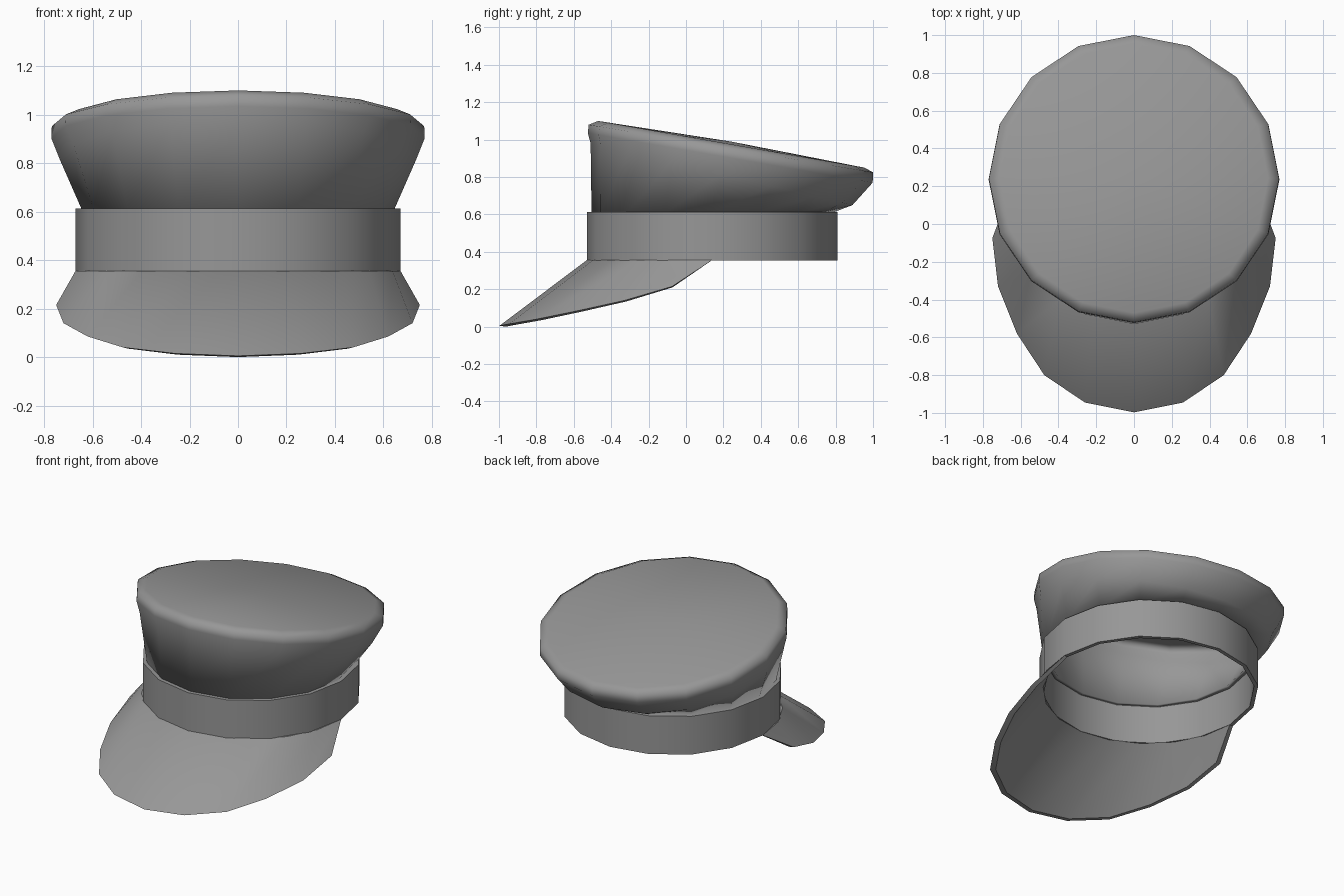
import bpy, bmesh, math
from math import sin, cos, pi

cube = bpy.data.objects.get("Cube")
if cube:
    bpy.data.objects.remove(cube, do_unlink=True)

SIDES = 16
THICK = 0.025

grey = bpy.data.materials.new("grey_cloth")
grey.use_nodes = True
grey.diffuse_color = (0.31, 0.31, 0.31, 1)
grey.node_tree.nodes["Principled BSDF"].inputs["Base Color"].default_value = grey.diffuse_color


def finish(name, bm, angle, flip=False):
    bmesh.ops.recalc_face_normals(bm, faces=bm.faces)
    if flip:
        bmesh.ops.reverse_faces(bm, faces=bm.faces)
    mesh = bpy.data.meshes.new(name)
    bm.to_mesh(mesh)
    bm.free()
    mesh.materials.append(grey)
    obj = bpy.data.objects.new(name, mesh)
    bpy.context.collection.objects.link(obj)
    bpy.ops.object.select_all(action="DESELECT")
    obj.select_set(True)
    bpy.context.view_layer.objects.active = obj
    bpy.ops.object.shade_smooth_by_angle(angle=math.radians(angle))
    return obj


def ring(bm, width, front, back):
    """Tilted ring through the front and back points, each (y, z)."""
    verts = []
    for i in range(SIDES):
        a = 2 * pi * i / SIDES
        t = (1 - cos(a)) / 2
        verts.append(bm.verts.new((width * sin(a),
                                   front[0] + (back[0] - front[0]) * t,
                                   front[1] + (back[1] - front[1]) * t)))
    return verts


def bridge(bm, rows, closed):
    for low, high in zip(rows, rows[1:]):
        n = len(low)
        for i in range(n if closed else n - 1):
            j = (i + 1) % n
            bm.faces.new((low[i], low[j], high[j], high[i]))


# Crown: flared, backward-tilted shell with a slightly domed top
bm = bmesh.new()
rows = [ring(bm, *r) for r in (
    (0.645, (-0.505, 0.61), (0.785, 0.61)),
    (0.735, (-0.51, 0.98), (0.89, 0.65)),
    (0.77, (-0.525, 1.035), (0.998, 0.77)),
    (0.768, (-0.52, 1.08), (1.0, 0.825)),
    (0.71, (-0.47, 1.1), (0.955, 0.85)))]
bridge(bm, rows, True)
centre = bm.verts.new((0, 0.24, 0.99))
for i in range(SIDES):
    bm.faces.new((rows[-1][i], rows[-1][(i + 1) % SIDES], centre))
crown = finish("crown", bm, 75)
shell = crown.modifiers.new("cloth_thickness", "SOLIDIFY")
shell.thickness = THICK
shell.offset = -1

# Band: hollow upright ring
bm = bmesh.new()
mid, r_out, r_in = 0.14, 0.67, 0.67 - THICK
rows = [ring(bm, r, (mid - r, z), (mid + r, z)) for r, z in (
    (r_in, 0.355), (r_out, 0.355), (r_out, 0.612), (r_in, 0.612))]
bridge(bm, rows + rows[:1], True)
finish("band", bm, 40)

# Visor: sloping shell from the lower edge of the band to a bowed rim
half = [(0.75, -0.075, 0.215), (0.72, -0.33, 0.14), (0.62, -0.58, 0.085),
        (0.475, -0.8, 0.04), (0.26, -0.945, 0.015), (0, -0.997, 0.005)]
rim = half + [(-x, y, z) for x, y, z in half[-2::-1]]
bm = bmesh.new()


def root(radius):
    steps = len(rim) - 1
    return [bm.verts.new((radius * cos(pi * i / steps),
                          mid - radius * sin(pi * i / steps), 0.356))
            for i in range(steps + 1)]


outer = [bm.verts.new(p) for p in rim]
inner = [bm.verts.new((x * 0.955, y * 0.965, z - 0.005)) for x, y, z in rim]
rows = [root(r_out), outer, inner, root(r_in)]
bridge(bm, rows + rows[:1], False)
for k in (0, -1):
    bm.faces.new([row[k] for row in rows])
finish("visor", bm, 40)
